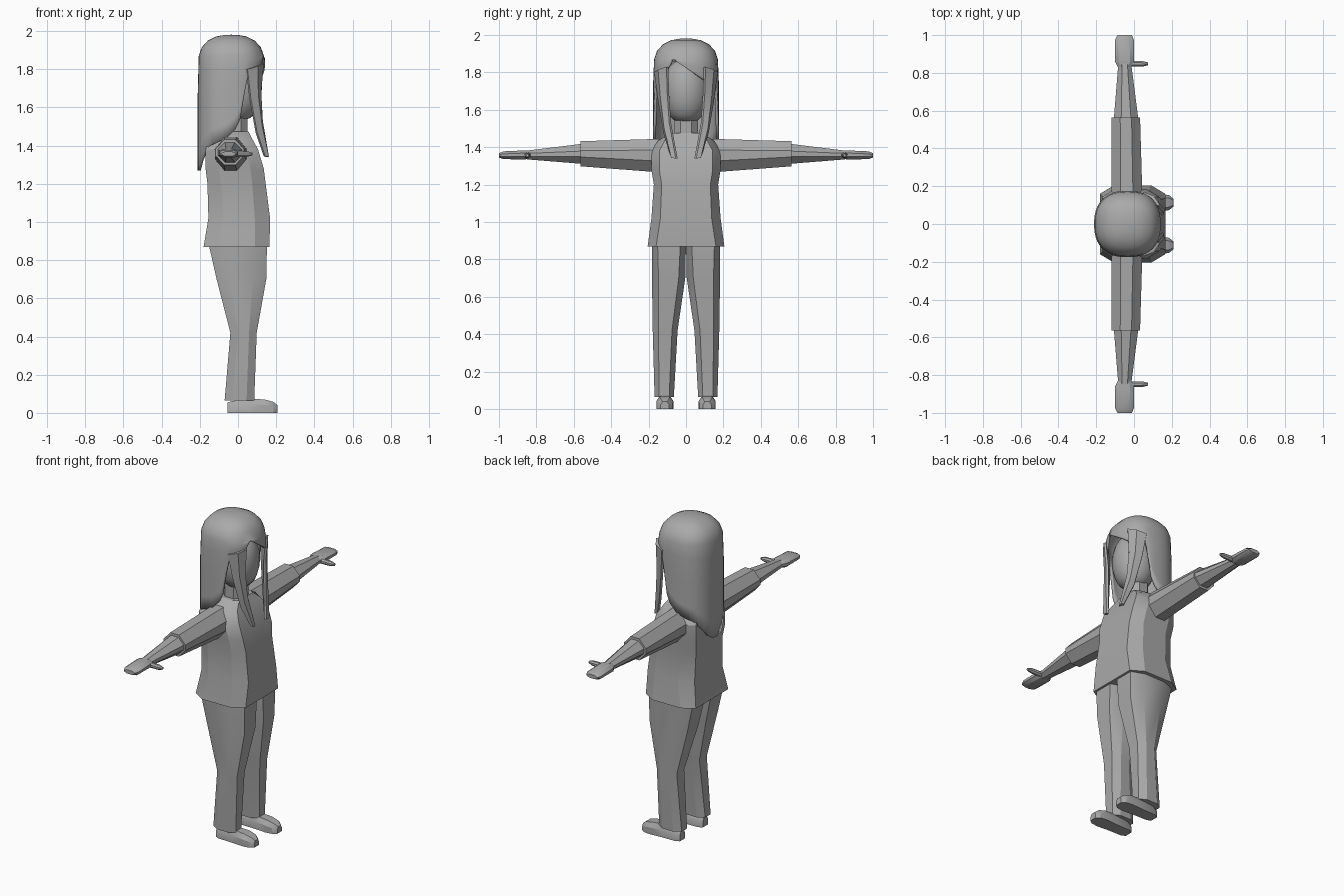
import bpy, math
from mathutils import Vector

if "Cube" in bpy.data.objects:
    bpy.data.objects.remove(bpy.data.objects["Cube"])

grey = bpy.data.materials.new("plain grey")
grey.diffuse_color = (0.4, 0.4, 0.4, 1)
grey.use_nodes = True
grey.node_tree.nodes["Principled BSDF"].inputs["Base Color"].default_value = grey.diffuse_color


def make(name, verts, faces, angle=30):
    me = bpy.data.meshes.new(name)
    me.from_pydata(verts, [], faces)
    ob = bpy.data.objects.new(name, me)
    bpy.context.collection.objects.link(ob)
    me.materials.append(grey)
    bpy.ops.object.select_all(action='DESELECT')
    ob.select_set(True)
    bpy.context.view_layer.objects.active = ob
    bpy.ops.object.mode_set(mode='EDIT')
    bpy.ops.mesh.select_all(action='SELECT')
    bpy.ops.mesh.normals_make_consistent(inside=False)
    bpy.ops.object.mode_set(mode='OBJECT')
    bpy.ops.object.shade_smooth_by_angle(angle=math.radians(angle))
    return ob


def loft(name, rings, angle=30):
    n = len(rings[0])
    faces = [tuple(range(n)), tuple((len(rings) - 1) * n + i for i in range(n))]
    for r in range(len(rings) - 1):
        for i in range(n):
            j = (i + 1) % n
            faces.append((r * n + i, r * n + j, (r + 1) * n + j, (r + 1) * n + i))
    return make(name, [v for ring in rings for v in ring], faces, angle)


def octagon(a0, a1, b0, b1, ca, cb):
    """Rectangle with cut corners."""
    return [(a0 + ca, b0), (a1 - ca, b0), (a1, b0 + cb), (a1, b1 - cb),
            (a1 - ca, b1), (a0 + ca, b1), (a0, b1 - cb), (a0, b0 + cb)]


def ring_z(z, x0, x1, y0, y1, cx, cy):
    return [(x, y, z) for x, y in octagon(x0, x1, y0, y1, cx, cy)]


def ring_y(s, y, x0, x1, z0, z1, cx, cz):
    return [(x, s * y, z) for x, z in octagon(x0, x1, z0, z1, cx, cz)]


def lerp_table(t, table):
    for (a, b), (c, d) in zip(table, table[1:]):
        if t <= c:
            return b + (d - b) * max(0, (t - a) / (c - a))
    return table[-1][1]


# Jacket body and neck
loft("jacket", [ring_z(z, x0, x1, -w, w, c, c * 0.6) for z, x0, x1, w, c in [
    (0.87, -0.18, 0.165, 0.205, 0.075), (1.02, -0.155, 0.168, 0.185, 0.08),
    (1.2, -0.16, 0.145, 0.172, 0.07), (1.28, -0.17, 0.135, 0.185, 0.07),
    (1.38, -0.17, 0.105, 0.185, 0.07), (1.435, -0.15, 0.075, 0.15, 0.06),
    (1.475, -0.10, 0.055, 0.085, 0.03)]])
loft("neck", [ring_z(z, -0.08, 0.05, -0.065, 0.065, 0.035, 0.035) for z in (1.42, 1.6)])

# Head: egg narrowing toward the chin
rings = []
for k in range(11):
    p = math.pi * (0.04 + 0.92 * k / 10)
    r = math.sin(p) ** 0.75
    z = 1.7 - 0.17 * math.cos(p)
    rings.append([(0.0 + 0.125 * r * math.cos(t), 0.125 * r * math.sin(t), z)
                  for t in (2 * math.pi * i / 20 for i in range(20))])
loft("head", rings, 50)

# Long hair: dome on top, skirt with a lower edge that changes around the head
N = 48
EDGE = [(-0.21, 1.27), (-0.19, 1.34), (-0.15, 1.40), (-0.06, 1.44), (0.0, 1.5),
        (0.03, 1.6), (0.04, 1.77), (0.07, 1.8)]
FRINGE = [(-0.14, 1.78), (-0.11, 1.8), (-0.07, 1.87), (0.11, 1.75), (0.14, 1.77)]
DOME = [(0.2, 1.98), (0.45, 1.972), (0.7, 1.95), (0.88, 1.915), (0.97, 1.87)]


def outline(t):
    c, s = math.cos(t), math.sin(t)
    r = (abs(c) ** 2.4 + abs(s) ** 2.4) ** (-1 / 2.4)
    return 0.176 * r * c, 0.176 * r * s


verts, faces = [(-0.035, 0, 1.981)], []
pts = [outline(2 * math.pi * i / N) for i in range(N)]
for f, z in DOME:
    verts += [(-0.035 + x * f, y * f, z) for x, y in pts]
LOW = 6
for k in range(1, LOW + 1):
    for x, y in pts:
        low = lerp_table(x - 0.035, EDGE) if x < 0.105 else lerp_table(y, FRINGE)
        z = 1.87 + (low - 1.87) * k / LOW
        f = 0.97 + 0.03 * min(1, k / 2)
        verts.append((-0.035 + x * f, y * f, z))
for i in range(N):
    j = (i + 1) % N
    faces.append((0, 1 + i, 1 + j))
    for r in range(len(DOME) + LOW - 1):
        a, b = 1 + r * N, 1 + (r + 1) * N
        faces.append((a + i, b + i, b + j, a + j))
hair = make("hair", verts, faces, 40)
m = hair.modifiers.new("thickness", 'SOLIDIFY')
m.thickness, m.offset = 0.015, -1

for s, side in ((1, "left"), (-1, "right")):
    # Hanging front lock of hair
    front = [(0.135, 0.105, 1.83), (0.122, 0.10, 1.68), (0.13, 0.09, 1.53), (0.158, 0.055, 1.34)]
    back = [(0.05, 0.17, 1.80), (0.067, 0.15, 1.65), (0.10, 0.12, 1.47), (0.142, 0.08, 1.345)]
    inward = Vector((-0.008, -0.010, 0))
    rings = []
    for f, b in zip(front, back):
        f, b = Vector(f), Vector(b)
        mid = (f + b) / 2 + Vector((0.012, 0.012, 0))
        rings.append([(v.x, s * v.y, v.z) for v in (f, mid, b, b + inward, f + inward)])
    loft(side + "_hair_lock", rings)

    # Sleeve, forearm and hand
    loft(side + "_sleeve", [ring_y(s, 0.13, -0.12, 0.045, 1.265, 1.445, 0.05, 0.06),
                            ring_y(s, 0.565, -0.118, 0.032, 1.298, 1.432, 0.045, 0.05)])
    loft(side + "_forearm", [ring_y(s, 0.54, -0.108, 0.025, 1.31, 1.42, 0.04, 0.04),
                             ring_y(s, 0.85, -0.083, -0.015, 1.335, 1.382, 0.02, 0.015)])
    loft(side + "_hand", [ring_y(s, *r) for r in [
        (0.83, -0.085, -0.012, 1.34, 1.38, 0.02, 0.012),
        (0.86, -0.10, 0.0, 1.335, 1.383, 0.02, 0.014),
        (0.975, -0.10, 0.0, 1.336, 1.378, 0.02, 0.014),
        (1.0, -0.088, -0.012, 1.345, 1.368, 0.02, 0.008)]])
    loft(side + "_thumb", [[(x, s * y, z) for y, z in octagon(0.848 - w, 0.848 + w, 1.356 - w, 1.356 + w,
                                                             w * 0.6, w * 0.6)]
                           for x, w in ((-0.03, 0.016), (0.05, 0.014), (0.075, 0.007))])

    # Trouser leg
    loft(side + "_trouser_leg", [[(x, s * y, z) for x, y, z in ring_z(*r)] for r in [
        (0.065, -0.07, 0.085, 0.065, 0.168, 0.04, 0.025),
        (0.42, -0.04, 0.098, 0.045, 0.178, 0.04, 0.03),
        (0.70, -0.112, 0.148, 0.004, 0.182, 0.07, 0.035),
        (0.89, -0.155, 0.152, 0.0, 0.182, 0.08, 0.03)]])

    # Shoe, lofted from heel to toe
    rings = []
    for x, w, h in [(-0.055, 0.026, 0.055), (-0.03, 0.038, 0.062), (0.06, 0.04, 0.075),
                    (0.14, 0.046, 0.07), (0.185, 0.04, 0.058), (0.208, 0.022, 0.04)]:
        rings.append([(x, s * (0.113 + y), z) for y, z in
                      ((-w, 0), (w, 0), (w, h * 0.6), (w * 0.6, h), (-w * 0.6, h), (-w, h * 0.6))])
    loft(side + "_shoe", rings)
